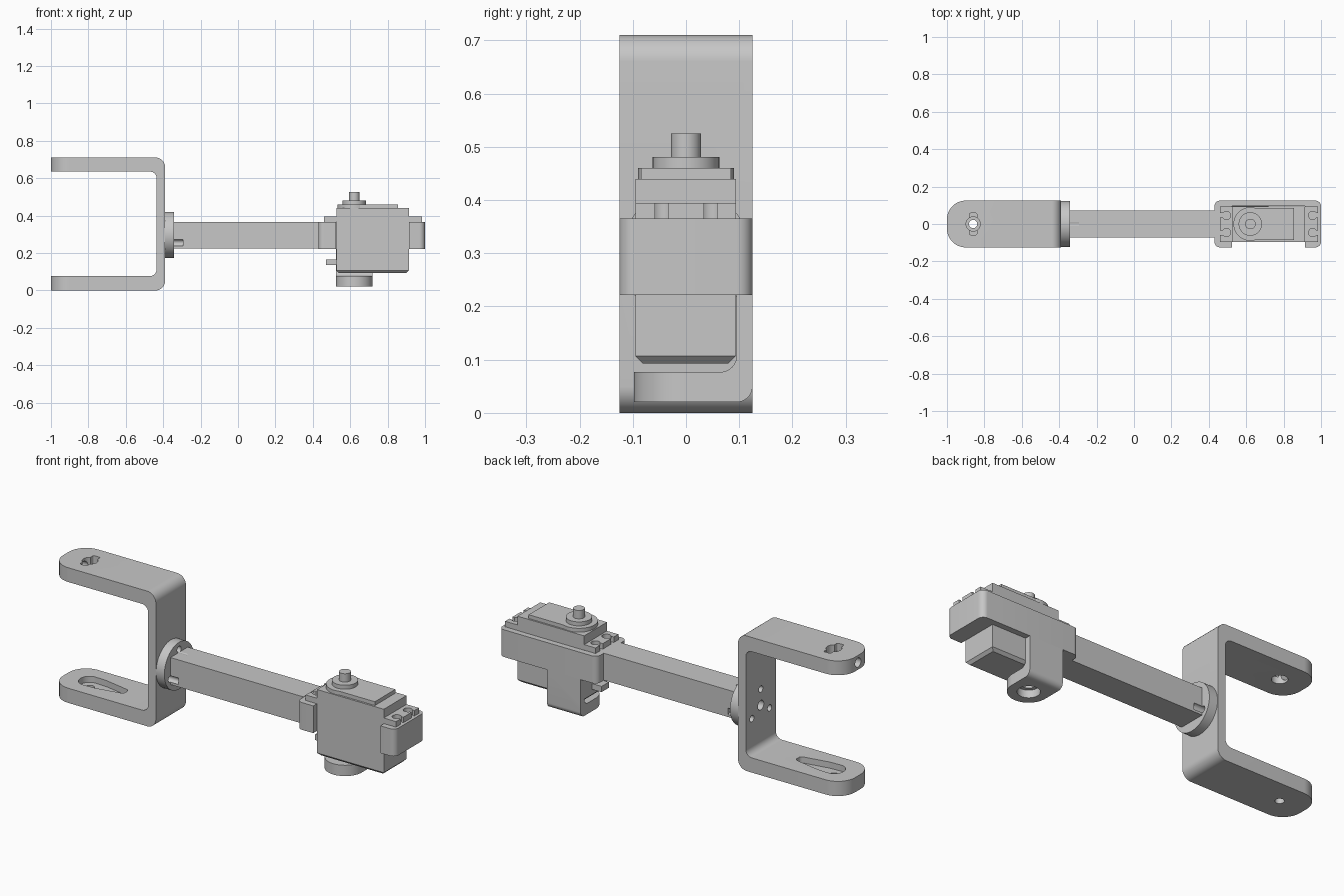
import bpy, bmesh, math
from mathutils import Vector

old = bpy.data.objects.get("Cube")
if old:
    bpy.data.objects.remove(old, do_unlink=True)

GREY = (0.57, 0.57, 0.57, 1)
mat = bpy.data.materials.new("grey plastic")
mat.use_nodes = True
mat.diffuse_color = GREY
mat.node_tree.nodes["Principled BSDF"].inputs["Base Color"].default_value = GREY


def outline(points, steps=8):
    """Polygon whose corners (u, v, radius) are filleted."""
    result = []
    for i, corner in enumerate(points):
        p = Vector(corner[:2])
        if len(corner) == 2:
            result.append(p)
            continue
        a = (Vector(points[i - 1][:2]) - p).normalized()
        b = (Vector(points[(i + 1) % len(points)][:2]) - p).normalized()
        half = math.acos(a.dot(b)) / 2
        r = corner[2]
        centre = p + (a + b).normalized() * r / math.sin(half)
        start = p + a * r / math.tan(half) - centre
        end = p + b * r / math.tan(half) - centre
        for k in range(steps + 1):
            result.append(centre + start.lerp(end, k / steps).normalized() * r)
    return result


def rect(u0, v0, u1, v1, r=0):
    pts = [(u0, v0), (u1, v0), (u1, v1), (u0, v1)]
    return outline([(*p, r) for p in pts] if r else pts)


def circle(u, v, r, n=40):
    return [(u + r * math.cos(math.tau * i / n), v + r * math.sin(math.tau * i / n)) for i in range(n)]


def prism(name, pts, axis, lo, hi, chamfer=0):
    """Extrude a 2D outline along an axis, optionally chamfering the low rim."""
    place = {"x": lambda u, v, w: (w, u, v),
             "y": lambda u, v, w: (u, w, v),
             "z": lambda u, v, w: (u, v, w)}[axis]
    bm = bmesh.new()
    low = [bm.verts.new(place(*p, lo)) for p in pts]
    high = [bm.verts.new(place(*p, hi)) for p in pts]
    base = bm.faces.new(low)
    bm.faces.new(high)
    for i in range(len(pts)):
        bm.faces.new((low[i - 1], low[i], high[i], high[i - 1]))
    bmesh.ops.recalc_face_normals(bm, faces=bm.faces)
    if chamfer:
        bmesh.ops.bevel(bm, geom=list(base.edges), offset=chamfer, segments=1, affect="EDGES")
    mesh = bpy.data.meshes.new(name)
    bm.to_mesh(mesh)
    bm.free()
    mesh.materials.append(mat)
    obj = bpy.data.objects.new(name, mesh)
    bpy.context.collection.objects.link(obj)
    return obj


def combine(obj, operation, *shape):
    """Boolean with a temporary prism."""
    tool = prism("cutter", *shape)
    tool.hide_render = True
    mod = obj.modifiers.new("shape", "BOOLEAN")
    mod.operation, mod.solver, mod.object = operation, "EXACT", tool
    bpy.context.view_layer.objects.active = obj
    bpy.ops.object.modifier_apply(modifier=mod.name)
    bpy.data.objects.remove(tool, do_unlink=True)


def cut(obj, *shape):
    combine(obj, "DIFFERENCE", *shape)


HUB_Z = 0.297      # axis of the connecting bar
PIVOT_X = -0.86    # fork pivot
SHAFT_X = 0.622    # servo shaft

# Fork: U profile with rounded arm tips
fork = prism("fork", outline([
    (-1, 0), (-.39, 0, .05), (-.39, .71, .05), (-1, .71),
    (-1, .635), (-.435, .635, .035), (-.435, .077, .035), (-1, .077)]), "y", -.125, .125)
combine(fork, "INTERSECT", outline([
    (-1, -.125, .1), (0, -.125), (0, .125), (-1, .125, .1)], 12), "z", -.1, .8)

# Upper arm pivot hole with key slots and a tip screw hole
cut(fork, circle(PIVOT_X, 0, .038), "z", .6, .8)
cut(fork, rect(PIVOT_X - .02, -.058, PIVOT_X + .02, .058, .008), "z", .67, .8)
cut(fork, circle(0, .672, .024), "x", -1.1, PIVOT_X)

# Lower arm horn recess and pivot hole
cut(fork, outline([
    (-.915, -.055, .05), (-.8, -.05, .02), (-.65, -.022, .018),
    (-.65, .022, .018), (-.8, .05, .02), (-.915, .055, .05)]), "z", .045, .1)
cut(fork, circle(PIVOT_X, 0, .022), "z", -.1, .1)

# Connecting bar and its mounting disc
disc = prism("mounting_disc", circle(0, HUB_Z, .123, 64), "x", -.39, -.342)
bar = prism("connecting_bar", rect(-.072, .225, .072, .367), "x", -.342, .43)

# Screw holes through fork, disc and the bar's end
for part in (fork, disc, bar):
    cut(part, circle(0, HUB_Z, .025), "x", -.5, -.32)
    for k in range(3):
        a = math.radians(90 + 120 * k)
        cut(part, circle(.085 * math.cos(a), HUB_Z + .085 * math.sin(a), .017), "x", -.5, -.295)

# Servo holder: open-fronted frame
prism("servo_holder", outline([
    (.43, -.125, .03), (.525, -.125), (.525, .095), (.915, .095),
    (.915, -.125), (1, -.125, .03), (1, .125, .03), (.43, .125, .03)]), "z", .222, .365)

# Lower bearing bracket hanging from the frame's back wall
bracket = prism("bearing_bracket", outline([
    (.125, .222), (.125, .02, .03), (-.0975, .02), (-.0975, .077),
    (.095, .077, .03), (.095, .222)]), "x", .525, .72)
combine(bracket, "INTERSECT", outline([
    (.525, -.0975, .097), (.72, -.0975, .097), (.72, .2), (.525, .2)], 14), "z", -.1, .4)
cut(bracket, circle(SHAFT_X, 0, .053), "z", -.1, .06)
cut(bracket, circle(SHAFT_X, 0, .035), "z", -.1, .1)

# Servo case, lid, output boss and shaft
prism("servo_case", rect(.526, -.095, .914, .094), "z", .093, .44, chamfer=.014)
prism("servo_lid", rect(SHAFT_X, -.085, .855, .085), "z", .44, .46)
prism("lid_round", circle(SHAFT_X, 0, .09, 64), "z", .44, .46)
prism("output_boss", circle(SHAFT_X, 0, .0625, 48), "z", .46, .481)
prism("output_shaft", circle(SHAFT_X, 0, .028), "z", .481, .525)
prism("cable_exit", rect(-.03, .135, .03, .165), "x", .47, .526)

# Mounting ears with open-ended screw slots
for name, x0, x1, hole, tip in (("left_ear", .914, .985, .955, 1.1),
                                ("right_ear", .46, .526, .495, .4)):
    ear = prism(name, rect(x0, -.095, x1, .094), "z", .365, .394)
    for side in (-1, 1):
        y = side * .046
        cut(ear, circle(hole, y, .022), "z", .3, .5)
        cut(ear, rect(min(hole, tip), y - .012, max(hole, tip), y + .012), "z", .3, .5)

# Smooth the round surfaces, keep edges sharp
bpy.ops.object.select_all(action="DESELECT")
for obj in bpy.context.collection.objects:
    if obj.type == "MESH":
        obj.select_set(True)
        bpy.context.view_layer.objects.active = obj
bpy.ops.object.shade_smooth_by_angle(angle=math.radians(30))
